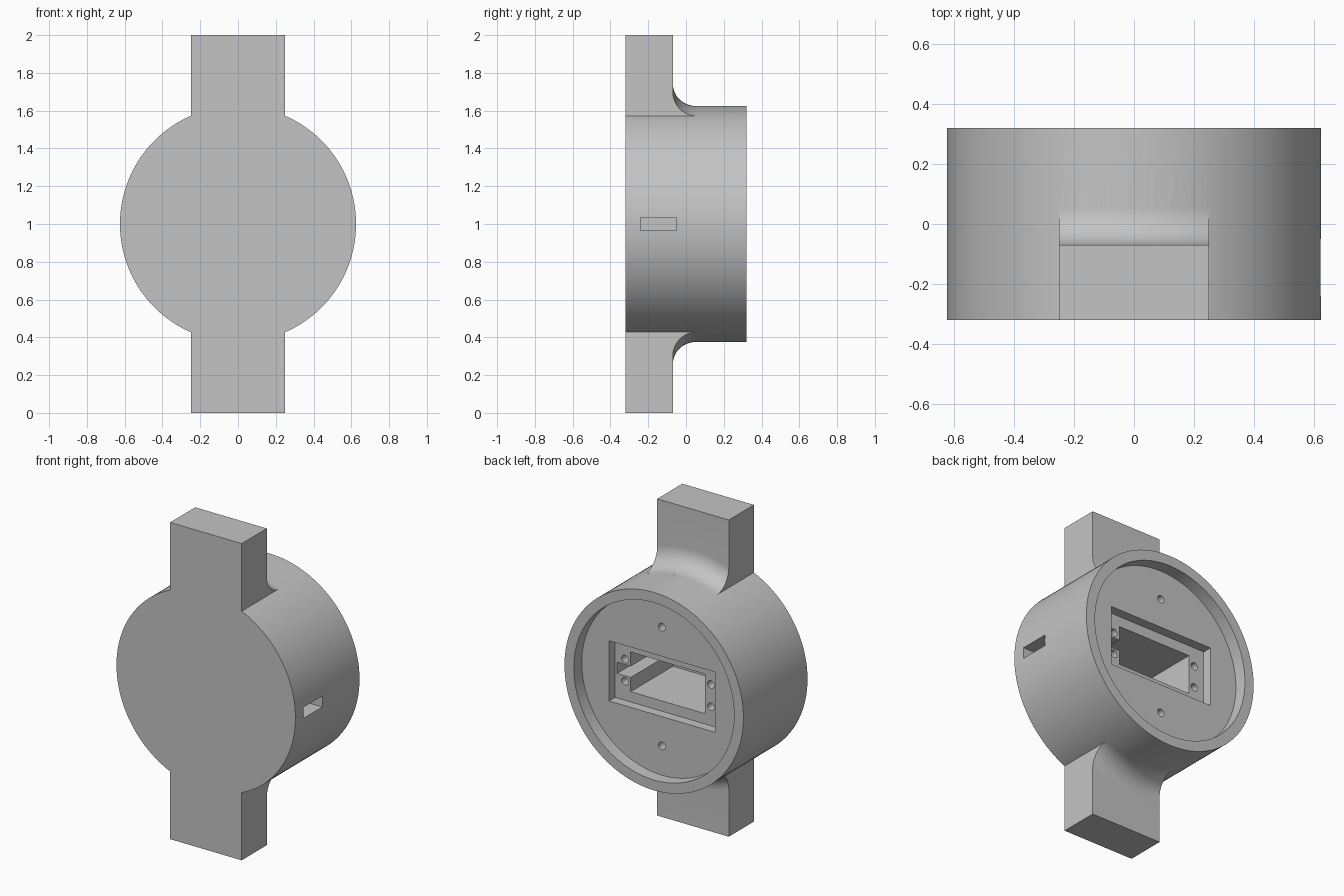
import bpy, bmesh, math
from mathutils import Matrix, Vector

cube = bpy.data.objects.get("Cube")
if cube:
    bpy.data.objects.remove(cube, do_unlink=True)

MID = 1.0                      # height of the body axis
RADIUS, FRONT, BACK = 0.625, -0.32, 0.32
ARM_HALF, ARM_BACK, FILLET = 0.25, -0.07, 0.12
OUT = 0.4                      # cutters reach past the back face

grey = bpy.data.materials.new("plain grey")
grey.use_nodes = True
colour = (0.55, 0.55, 0.55, 1)
grey.diffuse_color = colour
grey.node_tree.nodes["Principled BSDF"].inputs["Base Color"].default_value = colour


def finish(bm, name):
    bmesh.ops.recalc_face_normals(bm, faces=bm.faces)
    mesh = bpy.data.meshes.new(name)
    bm.to_mesh(mesh)
    bm.free()
    mesh.materials.append(grey)
    ob = bpy.data.objects.new(name, mesh)
    bpy.context.collection.objects.link(ob)
    return ob


def disc(name, radius, y0, y1, x=0, z=0, sides=128):
    """Cylinder along y, placed relative to the body axis."""
    bm = bmesh.new()
    place = Matrix.Translation((x, (y0 + y1) / 2, MID + z)) @ Matrix.Rotation(math.pi / 2, 4, 'X')
    bmesh.ops.create_cone(bm, cap_ends=True, segments=sides, radius1=radius,
                          radius2=radius, depth=y1 - y0, matrix=place)
    return finish(bm, name)


def block(name, x0, x1, y0, y1, half_z):
    bm = bmesh.new()
    size = Vector((x1 - x0, y1 - y0, 2 * half_z))
    place = Matrix.Translation(((x0 + x1) / 2, (y0 + y1) / 2, MID)) @ Matrix.Diagonal(size).to_4x4()
    bmesh.ops.create_cube(bm, size=1, matrix=place)
    return finish(bm, name)


def arm(name, side):
    """Flat-ended arm whose back flares into the round body."""
    profile = [(1, FRONT), (1, ARM_BACK)]
    for i in range(13):
        a = math.pi / 2 * i / 12
        profile.append((RADIUS + FILLET * (1 - math.sin(a)),
                        ARM_BACK + FILLET * (1 - math.cos(a))))
    profile += [(0.5, ARM_BACK + FILLET), (0.5, FRONT)]
    bm = bmesh.new()
    rows = []
    for i in range(25):
        x = ARM_HALF * (i / 12 - 1)
        rows.append([bm.verts.new((x, y, MID + side * (r if r == 1 else math.sqrt(r * r - x * x))))
                     for r, y in profile])
    n = len(profile)
    for a, b in zip(rows, rows[1:]):
        for k in range(n):
            j = (k + 1) % n
            bm.faces.new((a[k], a[j], b[j], b[k]))
    bm.faces.new(rows[0])
    bm.faces.new(rows[-1])
    return finish(bm, name)


def combine(body, tool, operation):
    mod = body.modifiers.new(tool.name, 'BOOLEAN')
    mod.operation, mod.solver, mod.object = operation, 'EXACT', tool
    bpy.context.view_layer.objects.active = body
    bpy.ops.object.modifier_apply(modifier=mod.name)
    bpy.data.objects.remove(tool, do_unlink=True)


# Round body with an arm above and below
body = disc("round_housing", RADIUS, FRONT, BACK)
for name, side in (("upper_arm", 1), ("lower_arm", -1)):
    combine(body, arm(name, side), 'UNION')

# Back recess, stepped pocket, deep cavity, cable channel and side slot
cutters = [
    disc("back_recess", 0.56, 0.24, OUT),
    block("pocket", -0.37, 0.37, 0.18, OUT, 0.19),
    block("cavity", -0.26, 0.26, -0.24, OUT, 0.125),
    block("cable_channel", 0.2, 0.355, -0.24, OUT, 0.035),
    block("side_slot", 0.3, 0.8, -0.24, -0.05, 0.035),
]
# Screw holes in the recess floor and on the pocket ledge
for s in (-1, 1):
    cutters.append(disc("cover_hole", 0.024, 0.1, OUT, 0, s * 0.375, 24))
    for t in (-1, 1):
        cutters.append(disc("ledge_hole", 0.024, 0.04, OUT, s * 0.3, t * 0.07, 24))
for cutter in cutters:
    combine(body, cutter, 'DIFFERENCE')

bpy.ops.object.select_all(action='DESELECT')
body.select_set(True)
bpy.context.view_layer.objects.active = body
bpy.ops.object.shade_smooth_by_angle(angle=math.radians(30))
